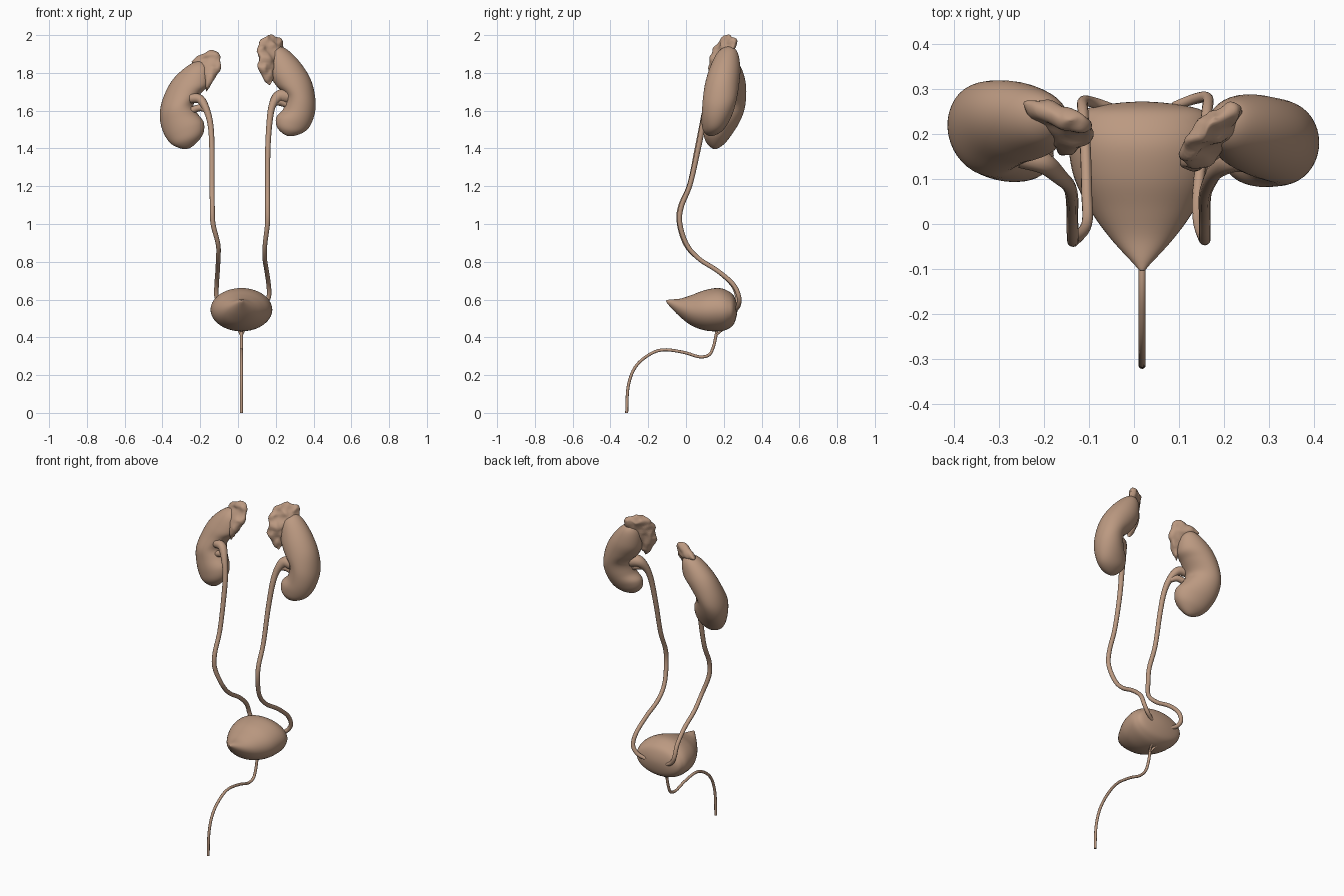
import bpy, math
from mathutils import Vector, noise

skin = bpy.data.materials.new("tissue")
skin.diffuse_color = (0.50, 0.32, 0.22, 1)


def spline(p0, p1, p2, p3, t):
    """Catmull-Rom step on number tuples."""
    return [0.5 * (2 * b + (c - a) * t + (2 * a - 5 * b + 4 * c - d) * t * t
                   + (3 * b - a - 3 * c + d) * t ** 3)
            for a, b, c, d in zip(p0, p1, p2, p3)]


def resample(pts, first, last, n):
    ext = [first] + pts + [last]
    out = [spline(*ext[i:i + 4], k / n) for i in range(len(pts) - 1) for k in range(n)]
    return out + [list(pts[-1])]


def finish(ob):
    ob.data.materials.append(skin)
    bpy.ops.object.select_all(action='DESELECT')
    ob.select_set(True)
    bpy.context.view_layer.objects.active = ob
    bpy.ops.object.shade_smooth()


def organ(name, stations, normal, bump=0.0, n=6, seg=40):
    """Loft of ellipses. Station: outer edge xyz, inner edge xyz, half thickness."""
    normal = Vector(normal).normalized()
    flip = lambda s: tuple(s[3:6]) + tuple(s[0:3]) + (-s[6],)   # outline runs on through the pole
    rings = resample(stations, flip(stations[1]), flip(stations[-2]), n)
    verts, faces = [], []
    for r in rings[1:-1]:
        o, i = Vector(r[:3]), Vector(r[3:6])
        for k in range(seg):
            a = math.tau * k / seg
            v = (o + i) / 2 + (o - i) / 2 * math.cos(a) + normal * r[6] * math.sin(a)
            if bump:
                v += noise.noise_vector(v * 28) * bump
            verts.append(v)
    m = len(rings) - 2
    for j in range(m - 1):
        for k in range(seg):
            k2 = (k + 1) % seg
            faces.append((j * seg + k, j * seg + k2, (j + 1) * seg + k2, (j + 1) * seg + k))
    verts += [Vector(rings[0][:3]), Vector(rings[-1][:3])]
    for k in range(seg):
        k2 = (k + 1) % seg
        faces.append((m * seg, k2, k))
        faces.append((m * seg + 1, (m - 1) * seg + k, (m - 1) * seg + k2))
    me = bpy.data.meshes.new(name)
    me.from_pydata(verts, [], faces)
    ob = bpy.data.objects.new(name, me)
    bpy.context.collection.objects.link(ob)
    finish(ob)
    bpy.ops.object.mode_set(mode='EDIT')
    bpy.ops.mesh.select_all(action='SELECT')
    bpy.ops.mesh.normals_make_consistent(inside=False)
    bpy.ops.object.mode_set(mode='OBJECT')
    return ob


def tube(name, pts):
    """Round tube through (x, y, z, radius) points."""
    path = resample(pts, pts[0], pts[-1], 6)
    cu = bpy.data.curves.new(name, 'CURVE')
    cu.dimensions = '3D'
    cu.bevel_depth, cu.bevel_resolution, cu.use_fill_caps = 1.0, 4, True
    sp = cu.splines.new('POLY')
    sp.points.add(len(path) - 1)
    for p, q in zip(sp.points, path):
        p.co = (*q[:3], 1)
        p.radius = q[3]
    ob = bpy.data.objects.new(name, cu)
    bpy.context.collection.objects.link(ob)
    bpy.ops.object.select_all(action='DESELECT')
    ob.select_set(True)
    bpy.context.view_layer.objects.active = ob
    bpy.ops.object.convert(target='MESH')
    finish(bpy.context.object)


# kidneys
organ("kidney_left", [
    (.195, .225, 1.935, .195, .225, 1.935, 0),
    (.25, .225, 1.93, .165, .215, 1.89, .05),
    (.325, .21, 1.86, .165, .205, 1.80, .08),
    (.385, .195, 1.765, .20, .19, 1.735, .09),
    (.41, .185, 1.66, .25, .175, 1.68, .09),
    (.405, .17, 1.58, .24, .165, 1.61, .083),
    (.375, .155, 1.51, .203, .15, 1.565, .07),
    (.325, .14, 1.475, .208, .14, 1.51, .047),
    (.26, .13, 1.467, .26, .13, 1.467, 0)], (0, 1, 0))
organ("kidney_right", [
    (-.185, .24, 1.862, -.185, .24, 1.862, 0),
    (-.25, .25, 1.847, -.15, .22, 1.82, .05),
    (-.335, .26, 1.775, -.153, .20, 1.74, .08),
    (-.385, .26, 1.69, -.195, .19, 1.695, .09),
    (-.41, .25, 1.60, -.238, .17, 1.635, .095),
    (-.405, .225, 1.52, -.22, .16, 1.59, .088),
    (-.375, .19, 1.45, -.182, .145, 1.535, .073),
    (-.33, .165, 1.41, -.192, .14, 1.465, .05),
    (-.26, .15, 1.40, -.26, .15, 1.40, 0)], (.25, 1, 0))

# adrenal glands: thin lumpy caps on the inner upper poles
organ("adrenal_left", [
    (.18, .235, 1.998, .18, .235, 1.998, 0),
    (.225, .262, 1.975, .13, .19, 1.98, .022),
    (.24, .262, 1.94, .112, .155, 1.93, .03),
    (.20, .21, 1.88, .112, .135, 1.87, .036),
    (.18, .18, 1.80, .122, .135, 1.80, .03),
    (.168, .155, 1.735, .168, .155, 1.735, 0)], (-.66, .75, 0), .012)
organ("adrenal_right", [
    (-.14, .23, 1.922, -.14, .23, 1.922, 0),
    (-.175, .24, 1.905, -.103, .22, 1.905, .02),
    (-.243, .27, 1.86, -.094, .205, 1.86, .027),
    (-.19, .215, 1.81, -.10, .185, 1.815, .03),
    (-.175, .185, 1.76, -.13, .17, 1.765, .024),
    (-.165, .17, 1.70, -.165, .17, 1.70, 0)], (.4, .9, 0), .008)

# bladder: (y, top z, bottom z, half width) sections, pointed at the front
bladder = [(-.105, .592, .592, 0), (-.085, .60, .563, .022), (-.03, .605, .507, .072),
           (.03, .624, .462, .115), (.10, .65, .437, .15), (.17, .661, .432, .163),
           (.22, .647, .443, .158), (.256, .615, .475, .125), (.272, .548, .548, 0)]
organ("bladder", [(.018, y, t, .018, y, b, w) for y, t, b, w in bladder], (1, 0, 0))

# ureters, widening into the renal pelvis
tube("ureter_left", [
    (.26, .155, 1.675, .038), (.215, .145, 1.675, .032), (.183, .12, 1.63, .02),
    (.168, .095, 1.55, .016), (.158, .065, 1.40, .014), (.157, .022, 1.21, .013),
    (.157, -.025, 1.09, .013), (.156, -.032, 1.00, .013), (.143, .005, .89, .012),
    (.142, .07, .815, .012), (.152, .17, .75, .012), (.162, .25, .68, .012),
    (.163, .28, .615, .012), (.135, .278, .57, .012), (.09, .262, .545, .01)])
tube("ureter_right", [
    (-.25, .15, 1.665, .026), (-.20, .135, 1.66, .024), (-.165, .105, 1.60, .018),
    (-.145, .085, 1.52, .015), (-.138, .06, 1.40, .014), (-.137, .02, 1.21, .013),
    (-.136, -.03, 1.09, .013), (-.132, -.035, 1.00, .013), (-.105, .00, .89, .012),
    (-.105, .07, .815, .012), (-.108, .17, .75, .012), (-.113, .245, .68, .012),
    (-.113, .272, .615, .012), (-.09, .27, .57, .012), (-.05, .258, .545, .01)])

# second branch of each renal pelvis
tube("pelvis_branch_left", [(.265, .15, 1.63, .018), (.225, .145, 1.645, .02),
                            (.19, .125, 1.64, .014)])
tube("pelvis_branch_right", [(-.25, .15, 1.60, .018), (-.20, .135, 1.615, .018),
                             (-.165, .105, 1.60, .014)])

# urethra and the small ducts joining it under the bladder
tube("urethra", [(.018, .165, .45, .008), (.018, .157, .40, .008), (.018, .145, .35, .008),
                 (.018, .122, .307, .008), (.018, .07, .297, .008), (.018, -.01, .32, .008),
                 (.018, -.12, .334, .008), (.018, -.20, .305, .008), (.018, -.27, .24, .008),
                 (.018, -.306, .14, .008), (.018, -.314, 0, .008)])
for side, s in (("left", 1), ("right", -1)):
    tube("duct_" + side, [(.018 + s * .022, .235, .465, .006), (.018 + s * .014, .19, .437, .006),
                          (.018, .157, .41, .006)])
